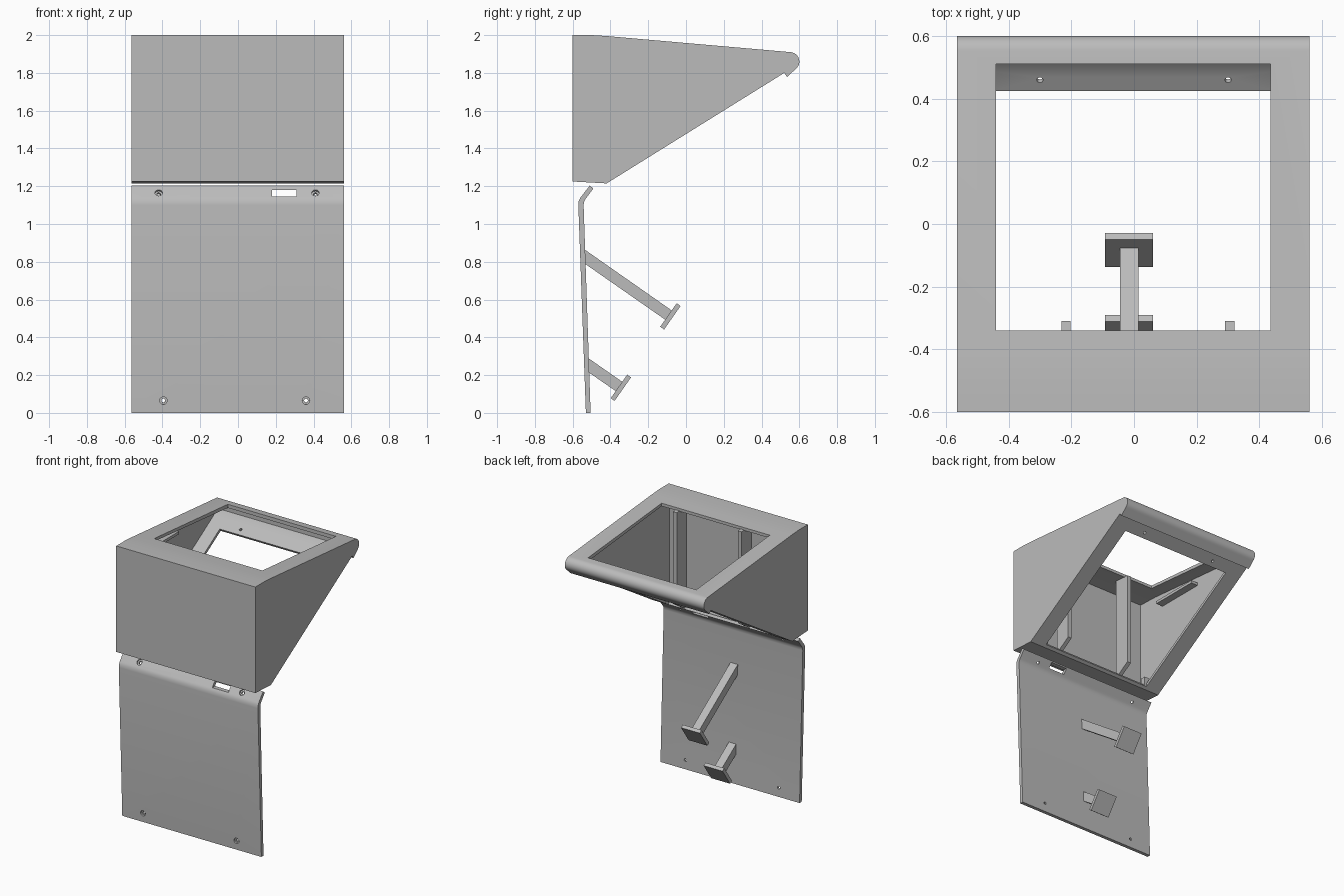
import bpy, bmesh, math
from mathutils import Vector, Matrix

old = bpy.data.objects.get("Cube")
if old:
    bpy.data.objects.remove(old, do_unlink=True)

grey = bpy.data.materials.new("plain grey")
grey.use_nodes = True
grey.diffuse_color = (0.5, 0.5, 0.5, 1)
grey.node_tree.nodes["Principled BSDF"].inputs["Base Color"].default_value = (0.5, 0.5, 0.5, 1)

LEFT, RIGHT = 0.56, -0.565


def finish(name, bm):
    bmesh.ops.recalc_face_normals(bm, faces=bm.faces)
    mesh = bpy.data.meshes.new(name)
    bm.to_mesh(mesh)
    bm.free()
    mesh.materials.append(grey)
    ob = bpy.data.objects.new(name, mesh)
    bpy.context.collection.objects.link(ob)
    return ob


def prism(name, profile, x0, x1):
    """Extrude a (y, z) side profile across x."""
    bm = bmesh.new()
    face = bm.faces.new([bm.verts.new((x0, y, z)) for y, z in profile])
    new = bmesh.ops.extrude_face_region(bm, geom=[face])["geom"]
    moved = [v for v in new if isinstance(v, bmesh.types.BMVert)]
    bmesh.ops.translate(bm, verts=moved, vec=(x1 - x0, 0, 0))
    return finish(name, bm)


def box(name, x0, x1, y0, y1, z0, z1):
    return prism(name, [(y0, z0), (y1, z0), (y1, z1), (y0, z1)], x0, x1)


def rod(name, center, axis, radius, depth):
    bm = bmesh.new()
    turn = Vector(axis).to_track_quat('Z', 'Y').to_matrix().to_4x4()
    bmesh.ops.create_cone(bm, cap_ends=True, segments=20, radius1=radius, radius2=radius,
                          depth=depth, matrix=Matrix.Translation(center) @ turn)
    return finish(name, bm)


def cut(target, cutter):
    cutter.hide_render = True
    mod = target.modifiers.new("cut", 'BOOLEAN')
    mod.operation = 'DIFFERENCE'
    mod.solver = 'EXACT'
    mod.object = cutter
    bpy.context.view_layer.objects.active = target
    bpy.ops.object.modifier_apply(modifier=mod.name)
    bpy.data.objects.remove(cutter, do_unlink=True)


def soften(ob):
    bpy.ops.object.select_all(action='DESELECT')
    ob.select_set(True)
    bpy.context.view_layer.objects.active = ob
    bpy.ops.object.shade_smooth_by_angle(angle=math.radians(25))


# Slanted underside of the hood
def slope(y):
    return 1.215 + (y + 0.42) * 0.622


# Hood: hollow wedge with a rolled rear lip
lip = []
for i in range(13):
    a = math.radians(85 - i * 11.5)
    lip.append((0.55 + 0.05 * math.cos(a), 1.86 + 0.05 * math.sin(a)))
outline = [(-0.6, 2), (-0.5, 2), (-0.42, 1.995)] + lip
outline += [(0.535, 1.778), (0.52, slope(0.52)), (-0.42, 1.215), (-0.6, 1.225)]
hood = prism("hood", outline, RIGHT, LEFT)
cavity = [(-0.58, 1.98), (-0.43, 1.975), (0.53, 1.886), (0.53, 1.85),
          (0.5, slope(0.5) + 0.024), (-0.42, 1.239), (-0.58, 1.245)]
cut(hood, prism("cavity_cutter", cavity, RIGHT + 0.02, LEFT - 0.02))

# Window in the top and opening in the slanted underside
cut(hood, box("window_cutter", -0.44, 0.435, -0.34, 0.51, 1.86, 2.1))
dy, dz = 0.0265, 0.0425
opening = [(-0.4 + dy, slope(-0.4) - dz), (0.435 + dy, slope(0.435) - dz),
           (0.435 - dy, slope(0.435) + dz), (-0.4 - dy, slope(-0.4) + dz)]
cut(hood, prism("opening_cutter", opening, -0.445, 0.44))
for x in (-0.3, 0.3):
    cut(hood, rod("hole_cutter", (x, 0.47, slope(0.47)), (0, 0.53, -0.85), 0.01, 0.08))
soften(hood)

# Upright ribs, corner tabs and side rail inside the hood
for side, x in (("right", -0.217), ("left", 0.306)):
    prism(side + "_rib", [(-0.43, 1.235), (-0.4, 1.235), (-0.31, slope(-0.31) + 0.01),
                          (-0.31, 1.968), (-0.43, 1.98)], x - 0.015, x + 0.015)
for side, x in (("right", -0.46), ("left", 0.455)):
    box(side + "_tab", x - 0.03, x + 0.03, -0.44, -0.4, 1.23, 1.3)
box("side_rail", RIGHT + 0.015, -0.49, -0.35, 0.02, 1.87, 1.89)

# Leaning front panel with its top edge bent back
panel = prism("front_panel", [(-0.53, 0), (-0.505, 0), (-0.542, 1.1), (-0.54, 1.118),
                              (-0.532, 1.132), (-0.49, 1.188), (-0.51, 1.203),
                              (-0.56, 1.138), (-0.568, 1.122), (-0.57, 1.1)], RIGHT, LEFT)
cut(panel, box("slot_cutter", 0.18, 0.31, -0.7, -0.4, 1.145, 1.18))

# Counterbored screw holes
bend = Vector((0, 0.8, -0.6))
lean = Vector((0, 1, 0.035))
for x, y, z, axis in ((-0.42, -0.539, 1.165, bend), (0.41, -0.539, 1.165, bend),
                      (-0.395, -0.532, 0.065, lean), (0.36, -0.532, 0.065, lean)):
    cut(panel, rod("bore_cutter", Vector((x, y, z)) - axis * 0.01, axis, 0.02, 0.044))
    cut(panel, rod("hole_cutter", (x, y, z), axis, 0.01, 0.15))
soften(panel)

# Support arms, each ending in a square pad
along = Vector((math.cos(math.radians(35)), -math.sin(math.radians(35))))
across = Vector((-along.y, along.x))
for name, root_y, root_z, pad in (("upper", -0.54, 0.83, Vector((-0.093, 0.518))),
                                  ("lower", -0.52, 0.255, Vector((-0.355, 0.14)))):
    prism(name + "_arm", [(root_y, root_z + 0.037), (root_y, root_z - 0.037),
                          pad - across * 0.03, pad + across * 0.03], -0.045, 0.014)
    face = pad + along * 0.025
    prism(name + "_pad", [pad - across * 0.076, face - across * 0.076,
                          face + across * 0.076, pad + across * 0.076], -0.092, 0.061)
